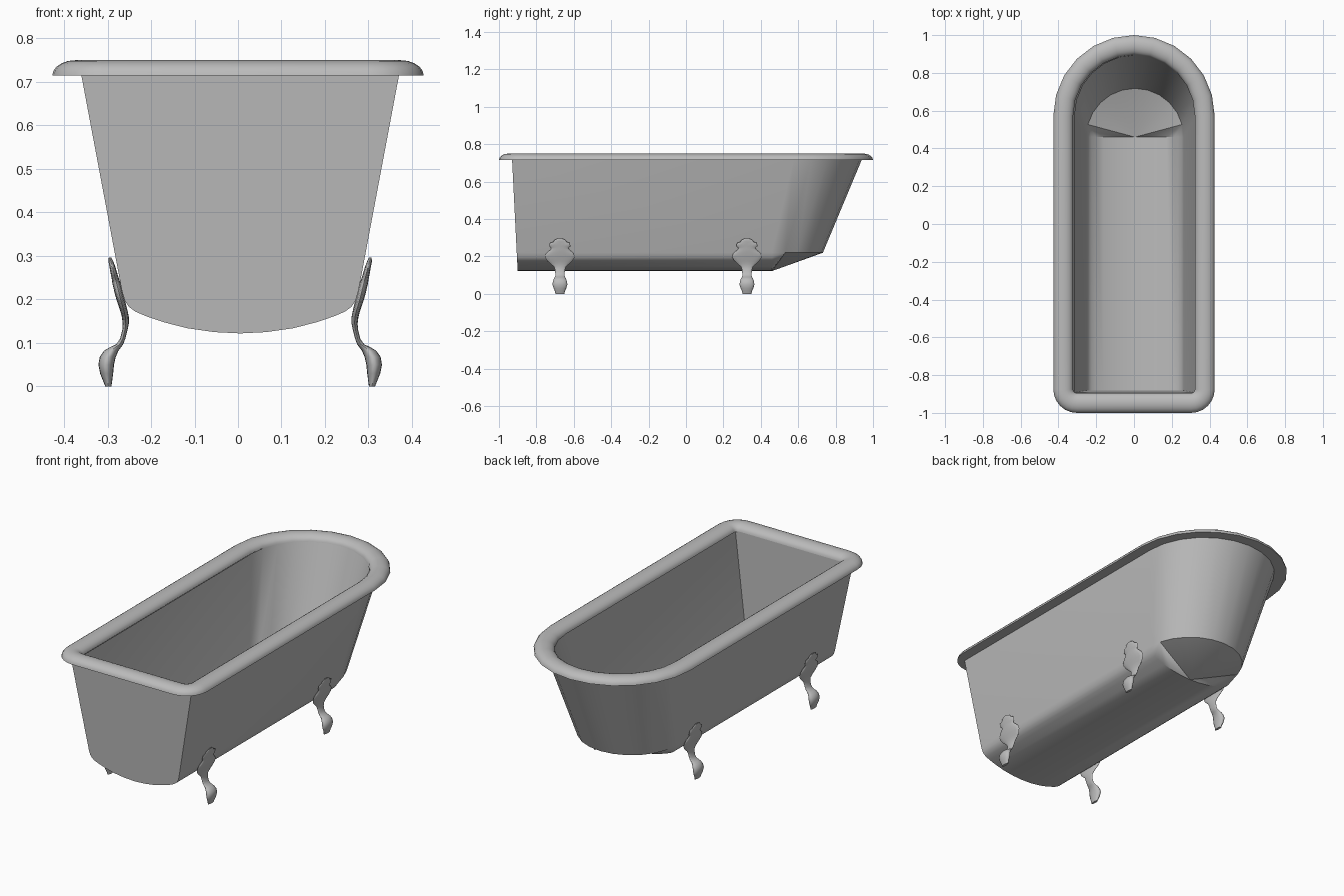
import bpy, bmesh, math

if "Cube" in bpy.data.objects:
    bpy.data.objects.remove(bpy.data.objects["Cube"], do_unlink=True)

grey = bpy.data.materials.new("enamel_grey")
grey.use_nodes = True
COL = (0.5, 0.5, 0.5, 1)
grey.diffuse_color = COL
grey.node_tree.nodes["Principled BSDF"].inputs["Base Color"].default_value = COL

SHIFT = 0.005          # tub and feet sit slightly off the rim centre
ARC = 12               # segments in the rounded end


def finish(name, bm, inward=False, angle=30):
    """Turn a bmesh into a shaded, coloured object."""
    bmesh.ops.recalc_face_normals(bm, faces=bm.faces)
    if inward:
        bmesh.ops.reverse_faces(bm, faces=bm.faces)
    me = bpy.data.meshes.new(name)
    bm.to_mesh(me)
    bm.free()
    me.materials.append(grey)
    ob = bpy.data.objects.new(name, me)
    bpy.context.collection.objects.link(ob)
    bpy.ops.object.select_all(action='DESELECT')
    ob.select_set(True)
    bpy.context.view_layer.objects.active = ob
    bpy.ops.object.shade_smooth_by_angle(angle=math.radians(angle))
    return ob


def bridge(bm, a, b, closed=True):
    n = len(a)
    for i in range(n if closed else n - 1):
        j = (i + 1) % n
        bm.faces.new((a[i], a[j], b[j], b[i]))


# Half of the rounded belly section: share of half width, height
BELLY = [(1, 0.22), (0.975, 0.197), (0.94, 0.183), (0.885, 0.172), (0.8, 0.162),
         (0.65, 0.148), (0.45, 0.134), (0.22, 0.125), (0, 0.122)]


def hull(name, top_w, top_y, top_z, top_c, low_w, low_y, lift, inward=False):
    """Tapered wall with a flat front, a round back and a curved belly."""
    bm = bmesh.new()
    low_c = 0.46

    def front_y(z):
        return top_y + (low_y - top_y) * (top_z - z) / (top_z - 0.122)

    def arc(w, c, z):
        return [bm.verts.new((SHIFT + w * math.cos(math.pi * i / ARC),
                              c + w * math.sin(math.pi * i / ARC), z))
                for i in range(ARC + 1)]

    section = BELLY + [(-x, z) for x, z in BELLY[-2::-1]]
    front = [bm.verts.new((SHIFT + x * low_w, front_y(z + lift), z + lift)) for x, z in section]
    low = arc(low_w, low_c, 0.22 + lift)
    inner = [bm.verts.new((SHIFT + x * low_w, low_c, z + lift)) for x, z in section[1:-1]]
    rear = [low[0]] + inner + [low[-1]]
    tr = bm.verts.new((SHIFT + top_w, top_y, top_z))
    tl = bm.verts.new((SHIFT - top_w, top_y, top_z))
    top = arc(top_w, top_c, top_z)
    # walls, front panel and belly
    bridge(bm, [tr] + top + [tl], [front[0]] + low + [front[-1]], closed=False)
    bm.faces.new([tr, tl] + front[::-1])
    bridge(bm, front, rear, closed=False)
    # sloping fan below the rounded end
    m = len(section) // 2
    for i in range(m):
        bm.faces.new((low[1], rear[i], rear[i + 1]))
        bm.faces.new((low[-2], rear[-1 - i], rear[-2 - i]))
    for i in range(1, ARC - 1):
        bm.faces.new((rear[m], low[i], low[i + 1]))
    return finish(name, bm, inward)


hull("tub_outer_wall", 0.366, -0.93, 0.72, 0.575, 0.272, -0.90, 0.0)
hull("tub_inner_wall", 0.322, -0.893, 0.718, 0.573, 0.258, -0.88, 0.012, inward=True)

# Rolled rim: half-oval profile swept round the opening
RW, RZ, RH, SEG = 0.0525, 0.715, 0.035, 10
spots = [(0, 0.573, 0.322, math.pi * i / ARC) for i in range(ARC + 1)]
for cx, start in ((-0.302, math.pi), (0.302, 1.5 * math.pi)):
    spots += [(cx, -0.875, 0.02, start + math.pi / 2 * i / 6) for i in range(7)]
bm = bmesh.new()
rings = []
for cx, cy, r, a in spots:
    ring = []
    for k in range(SEG + 1):
        t = math.pi * k / SEG
        d = r + RW - RW * math.cos(t)
        ring.append(bm.verts.new((cx + d * math.cos(a), cy + d * math.sin(a),
                                  RZ + RH * math.sin(t))))
    rings.append(ring)
for i, ring in enumerate(rings):
    bridge(bm, ring, rings[(i + 1) % len(rings)])
finish("rolled_rim", bm, angle=40)

# Claw feet: height, inner x, outer x, half width
FOOT = [(0.0, 0.296, 0.310, 0.024), (0.015, 0.294, 0.316, 0.027),
        (0.030, 0.292, 0.322, 0.034), (0.050, 0.290, 0.326, 0.040),
        (0.068, 0.286, 0.323, 0.037), (0.082, 0.280, 0.313, 0.032),
        (0.090, 0.274, 0.300, 0.027), (0.097, 0.269, 0.285, 0.025),
        (0.110, 0.264, 0.276, 0.025), (0.130, 0.259, 0.271, 0.027),
        (0.145, 0.256, 0.270, 0.032), (0.160, 0.256, 0.272, 0.050),
        (0.175, 0.259, 0.276, 0.066), (0.195, 0.264, 0.283, 0.079),
        (0.212, 0.268, 0.288, 0.076), (0.225, 0.271, 0.291, 0.064),
        (0.238, 0.275, 0.294, 0.048), (0.246, 0.278, 0.295, 0.046),
        (0.255, 0.281, 0.297, 0.056), (0.272, 0.286, 0.300, 0.054),
        (0.278, 0.288, 0.301, 0.036), (0.288, 0.292, 0.303, 0.030),
        (0.296, 0.296, 0.302, 0.014)]


def claw_foot(name, side, y):
    bm = bmesh.new()
    rings = []
    for z, x0, x1, w in FOOT:
        ring = []
        for k in range(16):
            t = 2 * math.pi * k / 16
            x = (x0 + x1) / 2 + (x1 - x0) / 2 * math.cos(t)
            ring.append(bm.verts.new((SHIFT + side * x, y + w * math.sin(t), z)))
        rings.append(ring)
    for a, b in zip(rings, rings[1:]):
        bridge(bm, a, b)
    bm.faces.new(rings[0])
    bm.faces.new(rings[-1])
    finish(name, bm, angle=50)


for side, sname in ((1, "left"), (-1, "right")):
    for y, yname in ((-0.674, "front"), (0.326, "back")):
        claw_foot(f"{yname}_{sname}_claw_foot", side, y)
